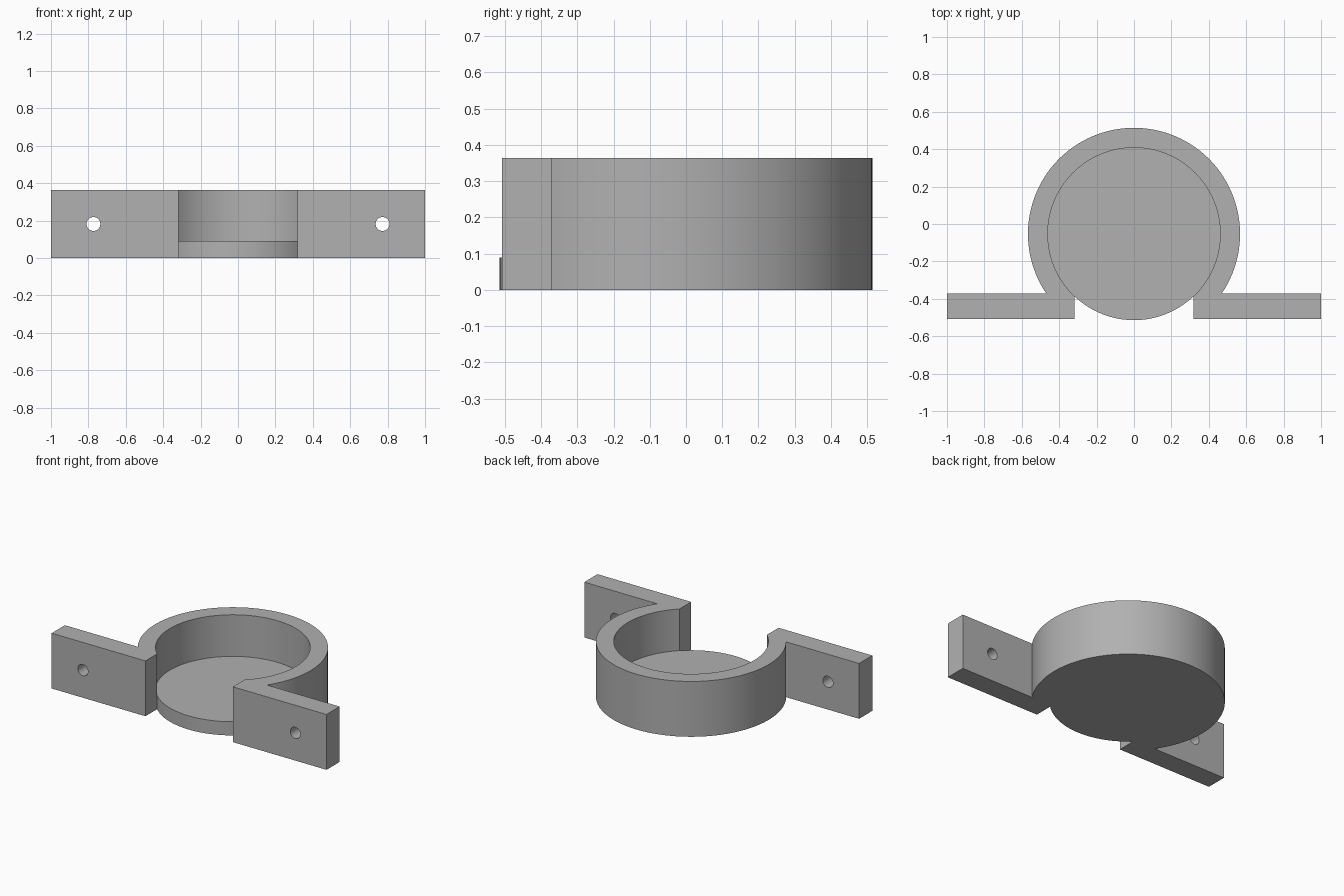
import bpy, bmesh, math

if "Cube" in bpy.data.objects:
    bpy.data.objects.remove(bpy.data.objects["Cube"], do_unlink=True)

# Main dimensions
CY, R_OUT, R_IN = -0.053, 0.567, 0.461
HEIGHT, FLOOR = 0.364, 0.09
FRONT, BACK, GAP = -0.508, -0.371, 0.318

grey = bpy.data.materials.new("plain grey")
grey.use_nodes = True
grey.diffuse_color = (0.44, 0.44, 0.44, 1)
grey.node_tree.nodes["Principled BSDF"].inputs["Base Color"].default_value = grey.diffuse_color


def arc(radius, start, end, steps):
    """Points on a circle around the cup's axis."""
    angles = [start + (end - start) * i / steps for i in range(steps + 1)]
    return [(radius * math.cos(a), CY + radius * math.sin(a)) for a in angles]


def extrude(name, outline, height):
    """Upright prism over an outline standing on the ground."""
    bm = bmesh.new()
    face = bm.faces.new([bm.verts.new((x, y, 0)) for x, y in outline])
    top = bmesh.ops.extrude_face_region(bm, geom=[face])["geom"]
    verts = [v for v in top if isinstance(v, bmesh.types.BMVert)]
    bmesh.ops.translate(bm, vec=(0, 0, height), verts=verts)
    bmesh.ops.recalc_face_normals(bm, faces=bm.faces)
    mesh = bpy.data.meshes.new(name)
    bm.to_mesh(mesh)
    bm.free()
    mesh.materials.append(grey)
    obj = bpy.data.objects.new(name, mesh)
    bpy.context.collection.objects.link(obj)
    return obj


def combine(target, tool, operation):
    """Apply a boolean and discard the tool object."""
    mod = target.modifiers.new(operation.lower(), "BOOLEAN")
    mod.operation, mod.solver, mod.object = operation, "EXACT", tool
    bpy.context.view_layer.objects.active = target
    bpy.ops.object.modifier_apply(modifier=mod.name)
    bpy.data.objects.remove(tool, do_unlink=True)


# Open ring wall with a mounting flange on each side of the front gap
a_out = math.asin((BACK - CY) / R_OUT)
a_in = -math.acos(GAP / R_IN)
inner = arc(R_IN, math.pi - a_in, a_in, 96)
wall = arc(R_OUT, a_out, math.pi - a_out, 96)
left_flange = [(GAP, FRONT), (1, FRONT), (1, BACK)]
right_flange = [(-x, y) for x, y in reversed(left_flange)]
bracket = extrude("cup_bracket", wall + right_flange + inner + left_flange, HEIGHT)

# Round floor, sharing the wall's inner arc and closing the front gap
front_arc = arc(R_IN, a_in, -math.pi - a_in, 32)[1:-1]
floor = extrude("cup_floor", inner + front_arc, FLOOR)
combine(bracket, floor, "UNION")

# Screw holes through the flanges
for side in (-1, 1):
    bpy.ops.mesh.primitive_cylinder_add(
        vertices=32, radius=0.037, depth=0.4, rotation=(math.pi / 2, 0, 0),
        location=(side * 0.773, (FRONT + BACK) / 2, HEIGHT / 2))
    drill = bpy.context.object
    drill.name = "hole_cutter"
    drill.hide_render = True
    drill.data.materials.append(grey)
    combine(bracket, drill, "DIFFERENCE")

# Smooth curved walls, crisp edges
bpy.ops.object.select_all(action="DESELECT")
bracket.select_set(True)
bpy.context.view_layer.objects.active = bracket
bpy.ops.object.shade_smooth_by_angle(angle=math.radians(25))
